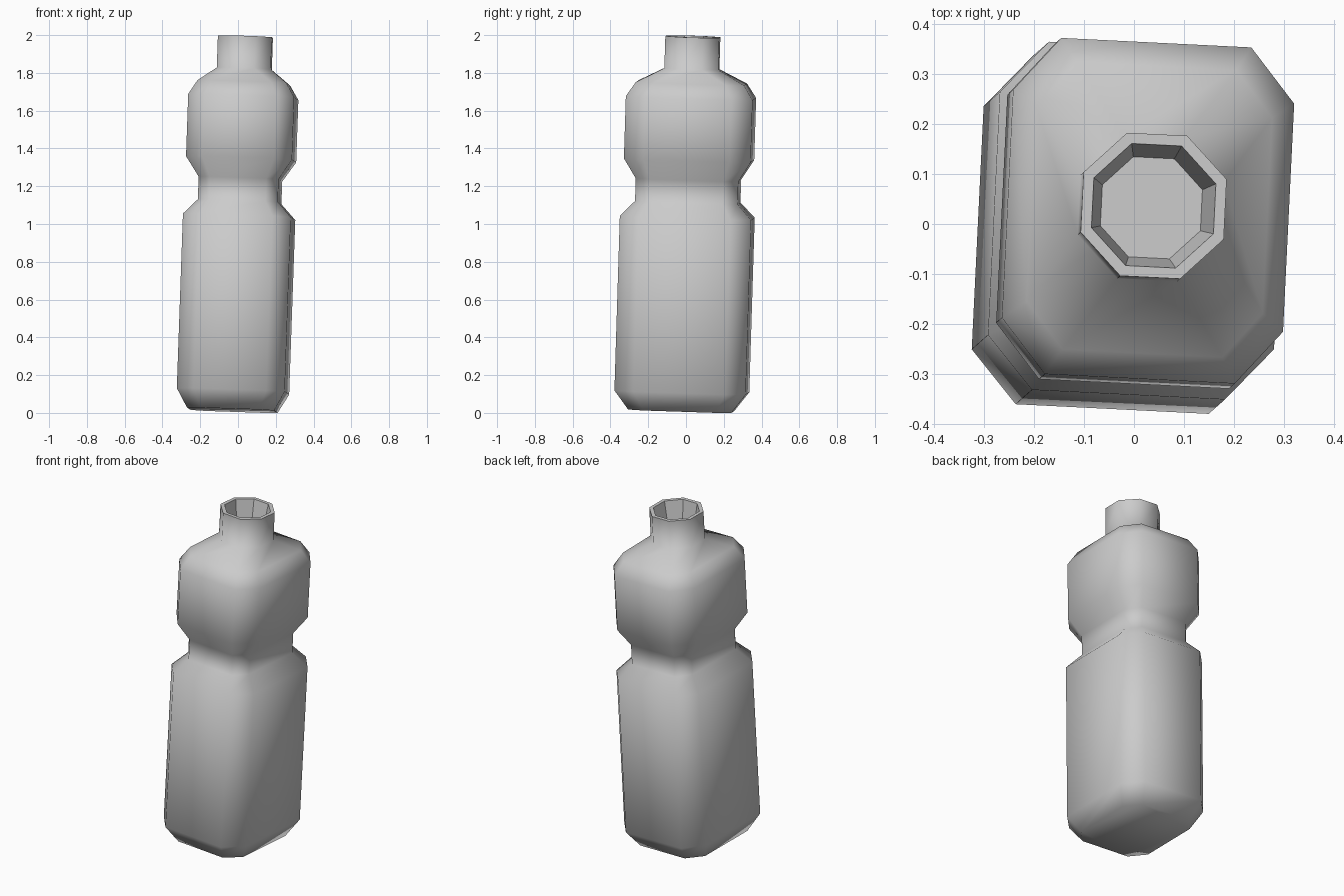
import bpy
import bmesh
from mathutils import Euler

cube = bpy.data.objects.get("Cube")
if cube:
    bpy.data.objects.remove(cube, do_unlink=True)

# One grey plastic
plastic = bpy.data.materials.new("grey plastic")
plastic.use_nodes = True
colour = (0.6, 0.6, 0.6, 1)
plastic.diffuse_color = colour
plastic.node_tree.nodes["Principled BSDF"].inputs["Base Color"].default_value = colour


def ring(bm, z, hx, hy, ex, ey):
    """Chamfered rectangle: half sizes hx, hy and half lengths ex, ey of its straight edges."""
    points = [(hx, -ey), (hx, ey), (ex, hy), (-ex, hy),
              (-hx, ey), (-hx, -ey), (-ex, -hy), (ex, -hy)]
    return [bm.verts.new((x, y, z)) for x, y in points]


def bridge(bm, low, high, smooth):
    for i in range(8):
        j = (i + 1) % 8
        face = bm.faces.new((low[i], low[j], high[j], high[i]))
        face.smooth = smooth


# Outer wall, from the base up: height, half width, half depth, edge half lengths
outer = [
    (0.0, 0.231, 0.274, 0.155, 0.19),     # base
    (0.10, 0.286, 0.348, 0.193, 0.243),   # lower body
    (1.025, 0.286, 0.348, 0.193, 0.243),
    (1.105, 0.212, 0.272, 0.15, 0.195),   # waist
    (1.225, 0.212, 0.272, 0.15, 0.195),
    (1.33, 0.281, 0.336, 0.19, 0.228),    # upper body
    (1.66, 0.281, 0.336, 0.19, 0.228),
    (1.735, 0.236, 0.287, 0.16, 0.195),   # shoulder
    (1.81, 0.143, 0.143, 0.06, 0.06),     # neck
    (1.98, 0.143, 0.143, 0.06, 0.06),
]
# Inside of the mouth, from the rim down
inner = [
    (1.98, 0.122, 0.122, 0.05, 0.05),
    (1.85, 0.1, 0.1, 0.041, 0.041),
]

bm = bmesh.new()
wall = [ring(bm, *r) for r in outer]
mouth = [ring(bm, *r) for r in inner]
for low, high in zip(wall, wall[1:]):
    bridge(bm, low, high, True)
bm.faces.new(wall[0][::-1]).smooth = True
bridge(bm, wall[-1], mouth[0], False)
bridge(bm, mouth[0], mouth[1], False)
bm.faces.new(mouth[1]).smooth = False

# Crisp rim
for i in range(8):
    bm.edges.get((wall[-1][i], wall[-1][i - 1])).smooth = False

mesh = bpy.data.meshes.new("bottle")
bm.to_mesh(mesh)
bm.free()
mesh.materials.append(plastic)

# The bottle leans and turns slightly
bottle = bpy.data.objects.new("bottle", mesh)
bpy.context.collection.objects.link(bottle)
turn = Euler((0, 0, -0.05)).to_matrix()
lean = Euler((-0.031, 0.035, 0)).to_matrix()
mesh.transform((lean @ turn).to_4x4())
low = min(v.co.z for v in mesh.vertices)
bottle.location = (-0.03, -0.025, -low)
